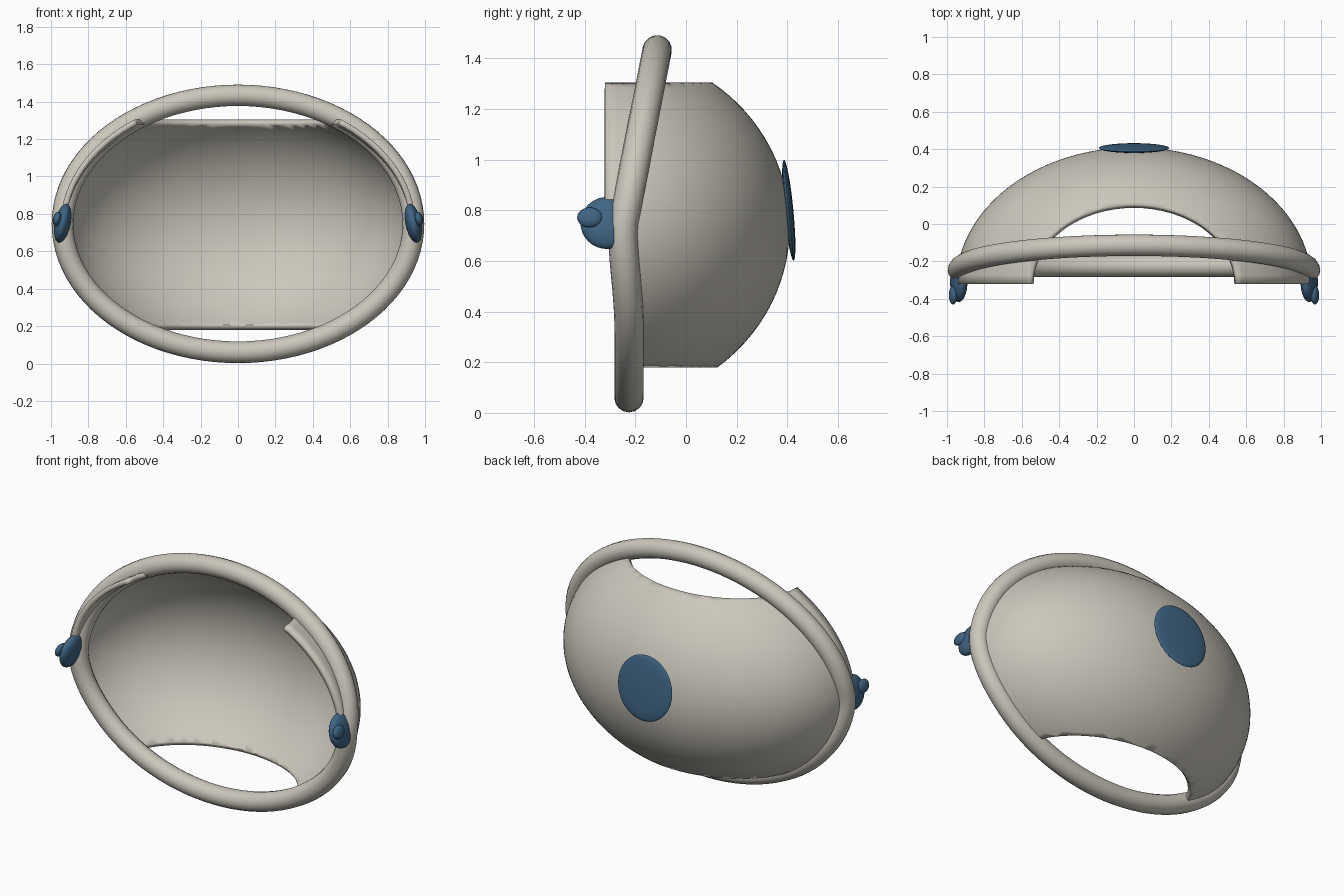
import bpy, bmesh, math
from mathutils import Matrix, Vector

cube = bpy.data.objects.get("Cube")
if cube:
    bpy.data.objects.remove(cube, do_unlink=True)


def material(name, rgb):
    m = bpy.data.materials.new(name)
    m.use_nodes = True
    m.diffuse_color = (*rgb, 1)
    m.node_tree.nodes["Principled BSDF"].inputs["Base Color"].default_value = (*rgb, 1)
    return m


BEIGE = material("warm_beige", (0.60, 0.57, 0.50))
BLUE = material("dark_blue", (0.05, 0.13, 0.23))


def finish(bm, name, mat):
    bmesh.ops.recalc_face_normals(bm, faces=bm.faces)
    me = bpy.data.meshes.new(name)
    bm.to_mesh(me)
    bm.free()
    me.materials.append(mat)
    ob = bpy.data.objects.new(name, me)
    bpy.context.collection.objects.link(ob)
    smooth(ob)
    return ob


def smooth(ob):
    bpy.ops.object.select_all(action="DESELECT")
    ob.select_set(True)
    bpy.context.view_layer.objects.active = ob
    bpy.ops.object.shade_smooth_by_angle(angle=math.radians(40))


def ellipsoid(center, radii, rot=Matrix(), segs=32, rings=16):
    """Ellipsoid with its poles along y."""
    bm = bmesh.new()
    bmesh.ops.create_uvsphere(bm, u_segments=segs, v_segments=rings, radius=1)
    mat = (Matrix.Translation(center) @ rot @ Matrix.Diagonal((*radii, 1))
           @ Matrix.Rotation(math.pi / 2, 4, "X"))
    bmesh.ops.transform(bm, matrix=mat, verts=bm.verts)
    return bm


def cut(bm, faces, co, normal, clear=True):
    """Slice the faces by a plane and drop what lies on its outer side."""
    geom = set(faces)
    for f in faces:
        geom.update(f.edges)
        geom.update(f.verts)
    bmesh.ops.bisect_plane(bm, geom=list(geom), dist=1e-5, plane_co=co,
                           plane_no=normal, clear_outer=clear)


# Bowl shell: half ellipsoid, open at the front, top and bottom
MID = 0.735
shell = ellipsoid((0, -0.32, MID), (0.95, 0.73, 0.70), segs=96, rings=48)
for co, no in (((0, -0.32, 0), (0, -1, 0)),
               ((0, 0, 1.305), (0, 0, 1)),
               ((0, 0, 0.18), (0, 0, -1))):
    cut(shell, shell.faces[:], co, no)

# The lower front edge stops inside the rim tube
cut(shell, shell.faces[:], (0, 0, 0.75), (0, 0, 1), clear=False)
cut(shell, shell.faces[:], (0, -0.23, 0), (0, -1, 0), clear=False)
bmesh.ops.delete(shell, context="FACES", geom=[
    f for f in shell.faces
    if f.calc_center_median().z < 0.75 and f.calc_center_median().y < -0.23])
shell_ob = finish(shell, "bowl_shell", BEIGE)
solid = shell_ob.modifiers.new("wall", "SOLIDIFY")
solid.thickness = 0.03
solid.offset = -1


# Rim tube: oval ring whose upper half leans back
def rim_y(z):
    if z > MID:
        return -0.25 + 0.195 * (z - MID)
    t = min((MID - z) / 0.4, 1)
    return -0.25 + 0.025 * t * t * (3 - 2 * t)


curve = bpy.data.curves.new("rim_tube", "CURVE")
curve.dimensions = "3D"
curve.bevel_depth = 0.058
curve.bevel_resolution = 6
STEPS = 96
spline = curve.splines.new("POLY")
spline.points.add(STEPS - 1)
spline.use_cyclic_u = True
for i, p in enumerate(spline.points):
    a = math.tau * i / STEPS
    z = 0.747 + 0.687 * math.sin(a)
    p.co = (0.938 * math.cos(a), rim_y(z), z, 1)
curve.materials.append(BEIGE)
rim = bpy.data.objects.new("rim_tube", curve)
bpy.context.collection.objects.link(rim)
bpy.ops.object.select_all(action="DESELECT")
rim.select_set(True)
bpy.context.view_layer.objects.active = rim
bpy.ops.object.convert(target="MESH")
smooth(bpy.context.view_layer.objects.active)

# Side knobs, each with a small outer button
for side, s in (("left", 1), ("right", -1)):
    lean = Matrix.Rotation(math.radians(-12 * s), 4, "Y")
    finish(ellipsoid((s * 0.937, -0.312, 0.75), (0.042, 0.105, 0.105), lean),
           side + "_knob", BLUE)
    finish(ellipsoid((s * 0.967, -0.38, 0.772), (0.022, 0.05, 0.04), lean),
           side + "_knob_button", BLUE)

# Back pad: thin lens lying on the rear of the shell
tilt = Matrix.Rotation(math.radians(5.5), 4, "X")
finish(ellipsoid((0, 0.406, 0.80), (0.188, 0.018, 0.20), tilt, segs=48), "back_pad", BLUE)
